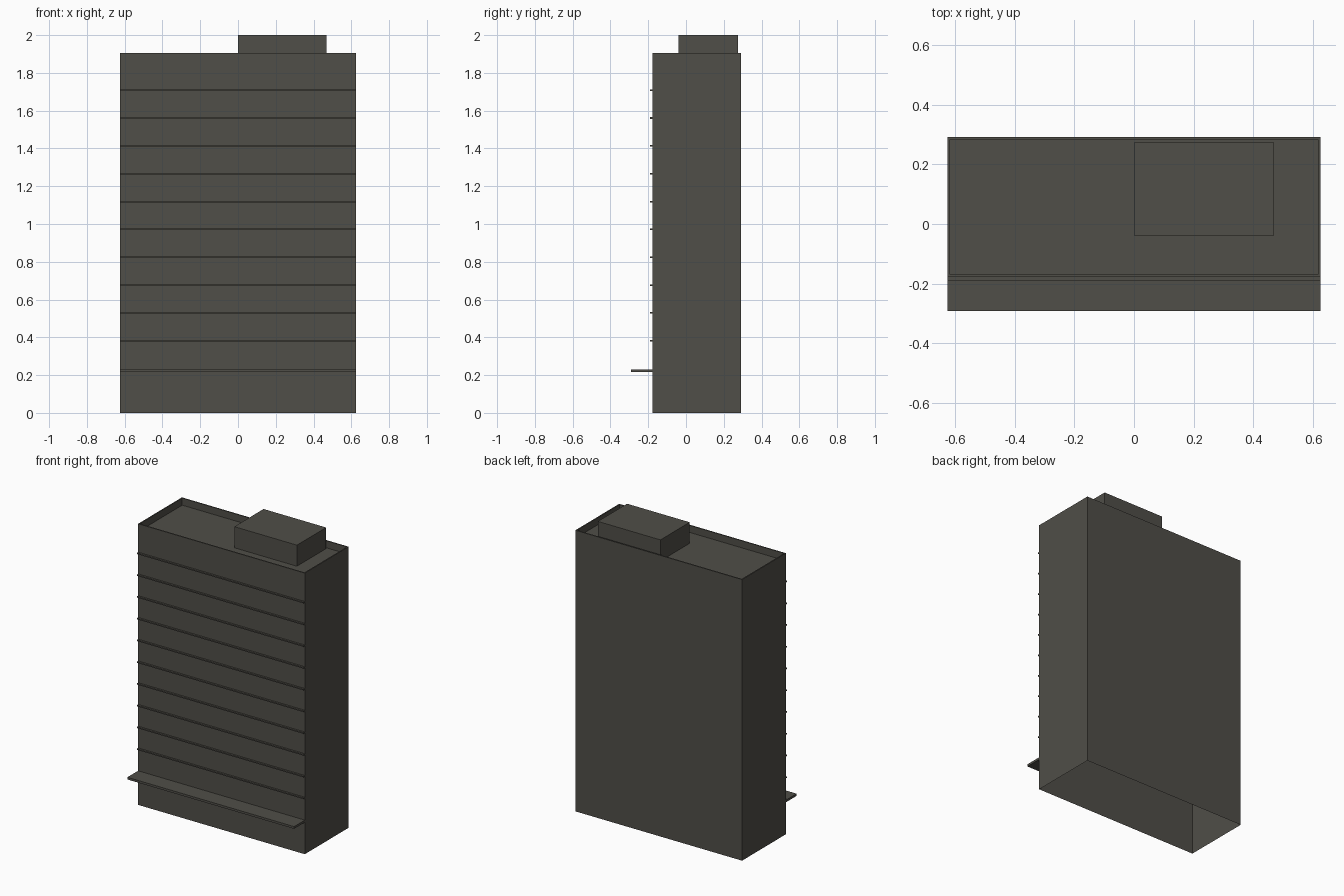
import bpy, bmesh

if "Cube" in bpy.data.objects:
    bpy.data.objects.remove(bpy.data.objects["Cube"])

mat = bpy.data.materials.new("dark_concrete")
mat.diffuse_color = (0.08, 0.077, 0.065, 1)
mat.use_nodes = True
mat.node_tree.nodes["Principled BSDF"].inputs["Base Color"].default_value = mat.diffuse_color

W = 0.625                    # half width
FRONT, BACK = -0.177, 0.292  # tower depth
TOP, ROOF = 1.905, 1.857


def box(bm, x0, x1, y0, y1, z0, z1):
    verts = bmesh.ops.create_cube(bm, size=1)["verts"]
    for v in verts:
        v.co.x = x1 if v.co.x > 0 else x0
        v.co.y = y1 if v.co.y > 0 else y0
        v.co.z = z1 if v.co.z > 0 else z0


def pick(bm, nz):
    bm.normal_update()
    return [f for f in bm.faces if f.normal.z * nz > 0.9]


def finish(bm, name):
    me = bpy.data.meshes.new(name)
    bm.to_mesh(me)
    bm.free()
    me.materials.append(mat)
    ob = bpy.data.objects.new(name, me)
    bpy.context.collection.objects.link(ob)
    return ob


# Tower shell: open underneath, roof sunk behind a thin parapet
bm = bmesh.new()
box(bm, -W, W, FRONT, BACK, 0, TOP)
bmesh.ops.delete(bm, geom=pick(bm, -1), context='FACES_ONLY')
roof = pick(bm, 1)[0]
bmesh.ops.inset_region(bm, faces=[roof], thickness=0.011)
ext = bmesh.ops.extrude_discrete_faces(bm, faces=[roof])["faces"]
bmesh.ops.translate(bm, verts=ext[0].verts, vec=(0, 0, ROOF - TOP))
finish(bm, "tower")

# Rooftop plant room
bm = bmesh.new()
box(bm, 0.0, 0.469, -0.039, 0.274, ROOF, 2.0)
bmesh.ops.delete(bm, geom=pick(bm, -1), context='FACES_ONLY')
finish(bm, "plant_room")

# Floor ledges across the front
bm = bmesh.new()
for i in range(10):
    z = 0.382 + i * 0.1474
    box(bm, -W, W, FRONT - 0.013, FRONT, z - 0.004, z + 0.004)
finish(bm, "floor_ledges")

# Entrance canopy
bm = bmesh.new()
box(bm, -W, W, -0.292, FRONT, 0.216, 0.231)
finish(bm, "canopy")
